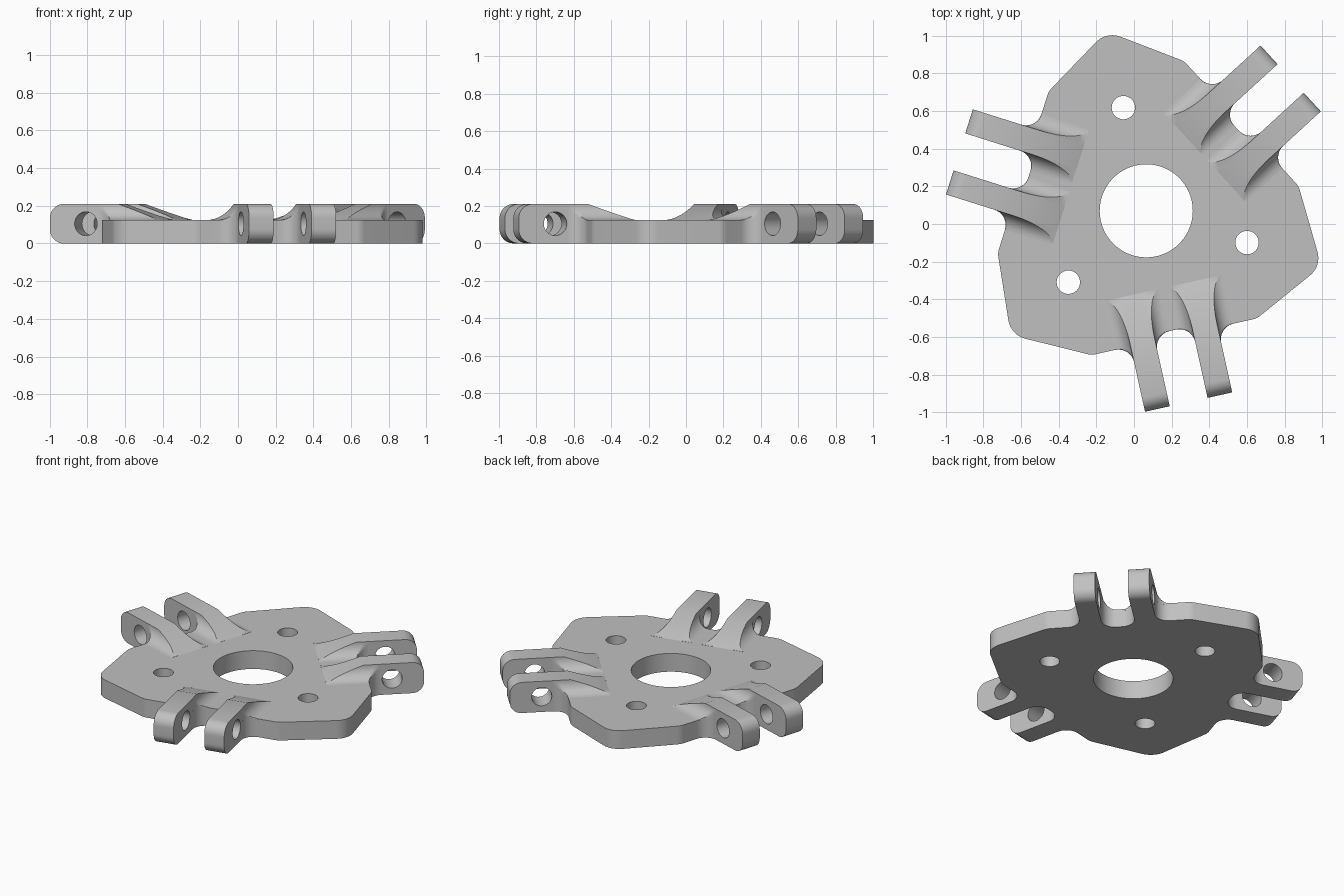
import bpy, bmesh, math
from mathutils import Matrix, Vector

if "Cube" in bpy.data.objects:
    bpy.data.objects.remove(bpy.data.objects["Cube"])

# Main dimensions
CENTRE = Vector((0.065, 0.07, 0))
AXES = [math.radians(-77.5 + 120 * i) for i in range(3)]
PLATE, TOP = 0.125, 0.21
BLEND = TOP - PLATE
LUG_IN, LUG_OUT = 0.103, 0.237
GAP_EDGE, SIDE_EDGE = 0.65, 0.685
RAMP_FOOT, RAMP_TOP = 0.42, 0.66

metal = bpy.data.materials.new("light grey metal")
metal.use_nodes = True
GREY = (0.53, 0.53, 0.53, 1)
metal.diffuse_color = GREY
for node in metal.node_tree.nodes:
    if node.type == "BSDF_PRINCIPLED":
        node.inputs["Base Color"].default_value = GREY


def rounded(corners, steps=10):
    """Polygon from (x, y, radius) corners, each corner filleted."""
    out = []
    for i, (x, y, r) in enumerate(corners):
        p = Vector((x, y))
        a = (Vector(corners[i - 1][:2]) - p).normalized()
        b = (Vector(corners[(i + 1) % len(corners)][:2]) - p).normalized()
        if r == 0:
            out.append(p)
            continue
        half = a.angle(b) / 2
        mid = p + (a + b).normalized() * (r / math.sin(half))
        start = p + a * (r / math.tan(half)) - mid
        end = p + b * (r / math.tan(half)) - mid
        sweep = start.angle(end)
        for k in range(steps + 1):
            t = k / steps
            out.append(mid + (start * math.sin((1 - t) * sweep)
                              + end * math.sin(t * sweep)) / math.sin(sweep))
    return out


def circle(x, y, r, n=48):
    return [Vector((x + r * math.cos(math.tau * k / n),
                    y + r * math.sin(math.tau * k / n))) for k in range(n)]


def finish(name, bm, matrix):
    """Clean a bmesh and put it in the scene as a shaded object."""
    bmesh.ops.remove_doubles(bm, verts=bm.verts, dist=1e-5)
    bm.transform(matrix)
    bmesh.ops.recalc_face_normals(bm, faces=bm.faces)
    mesh = bpy.data.meshes.new(name)
    bm.to_mesh(mesh)
    bm.free()
    mesh.materials.append(metal)
    obj = bpy.data.objects.new(name, mesh)
    bpy.context.collection.objects.link(obj)
    bpy.ops.object.select_all(action="DESELECT")
    obj.select_set(True)
    bpy.context.view_layer.objects.active = obj
    bpy.ops.object.shade_smooth_by_angle(angle=math.radians(30))


def sheet(name, loops, thickness, matrix):
    """Filled outline with holes, extruded evenly about its plane."""
    curve = bpy.data.curves.new(name, "CURVE")
    curve.dimensions = "2D"
    curve.fill_mode = "BOTH"
    curve.extrude = thickness / 2
    for loop in loops:
        spline = curve.splines.new("POLY")
        spline.points.add(len(loop) - 1)
        for point, co in zip(spline.points, loop):
            point.co = (co.x, co.y, 0, 1)
        spline.use_cyclic_u = True
    temp = bpy.data.objects.new("temp", curve)
    bpy.context.collection.objects.link(temp)
    graph = bpy.context.evaluated_depsgraph_get()
    mesh = bpy.data.meshes.new_from_object(temp.evaluated_get(graph))
    bm = bmesh.new()
    bm.from_mesh(mesh)
    bpy.data.objects.remove(temp)
    bpy.data.meshes.remove(mesh)
    finish(name, bm, matrix)


# Plate with three lobes, lug roots, a centre bore and three bolt holes
half = [(GAP_EDGE, LUG_IN, BLEND), (0.775, LUG_IN, 0), (0.775, LUG_OUT, 0),
        (SIDE_EDGE, LUG_OUT, BLEND), (SIDE_EDGE, 0.45, 0.1)]
lobe = (0.976 * math.cos(math.pi / 3), 0.976 * math.sin(math.pi / 3), 0.12)
sector = [(u, -v, r) for u, v, r in reversed(half)] + half + [lobe]
corners, loops = [], [circle(0, 0, 0.247, 96)]
for a in AXES:
    c, s = math.cos(a), math.sin(a)
    corners += [(u * c - v * s, u * s + v * c, r) for u, v, r in sector]
    loops.append(circle(-0.561 * c, -0.561 * s, 0.062))
sheet("plate", [rounded(corners)] + loops, PLATE,
      Matrix.Translation(CENTRE + Vector((0, 0, PLATE / 2))))

# Side profile of a lug: ramp, rounded end and pin hole
profile = rounded([(RAMP_FOOT, PLATE, 0), (RAMP_FOOT, 0.06, 0), (0.76, 0.06, 0),
                   (0.76, 0, 0), (1.04, 0, 0.075), (1.04, TOP, 0.075),
                   (RAMP_TOP, TOP, 0)])
pin_hole = circle(0.84, TOP / 2, 0.063)


def concave(d):
    """Distance of a quarter-round hollow from its wall at height d."""
    d = min(max(d, 0), BLEND)
    return BLEND - math.sqrt(max(0, BLEND ** 2 - (BLEND - d) ** 2))


def blend(name, wall, side, edge, matrix):
    """Hollow fillet between a lug wall and the plate, cut by the ramp."""
    bm = bmesh.new()
    rings = []
    stations = [RAMP_FOOT + (edge - RAMP_FOOT) * k / 16 for k in range(17)]
    stations += [edge + BLEND * 0.98 * (k / 10) ** 1.5 for k in range(1, 11)]
    stations = sorted(stations + [RAMP_TOP])
    for u in stations:
        rise = (u - RAMP_FOOT) / (RAMP_TOP - RAMP_FOOT)
        h = BLEND * min(1, max(0.01, rise))
        limit = concave(u - edge) if u > edge else BLEND
        section = [(0, -0.01), (0, h)]
        for k in range(13):
            t = h * (1 - k / 12) ** 1.5
            section.append((min(concave(t), limit), t))
        section.append((section[-1][0], -0.01))
        rings.append([bm.verts.new((u, wall + side * x, PLATE + z))
                      for x, z in section])
    for a, b in zip(rings, rings[1:]):
        for i in range(len(a)):
            j = (i + 1) % len(a)
            bm.faces.new((a[i], a[j], b[j], b[i]))
    bm.faces.new(rings[0])
    bm.faces.new(rings[-1])
    finish(name, bm, matrix)


# Three pairs of lugs with their blends
for a, place in zip(AXES, ("front", "right", "left")):
    frame = Matrix.Translation(CENTRE) @ Matrix.Rotation(a, 4, "Z")
    for sign, hand in ((-1, "a"), (1, "b")):
        mid = sign * (LUG_IN + LUG_OUT) / 2
        sheet(f"{place}_lug_{hand}", [profile, pin_hole], LUG_OUT - LUG_IN,
              frame @ Matrix.Translation((0, mid, 0))
              @ Matrix.Rotation(math.pi / 2, 4, "X"))
        blend(f"{place}_outer_blend_{hand}", sign * LUG_OUT, sign, SIDE_EDGE, frame)
        blend(f"{place}_inner_blend_{hand}", sign * LUG_IN, -sign, GAP_EDGE, frame)
